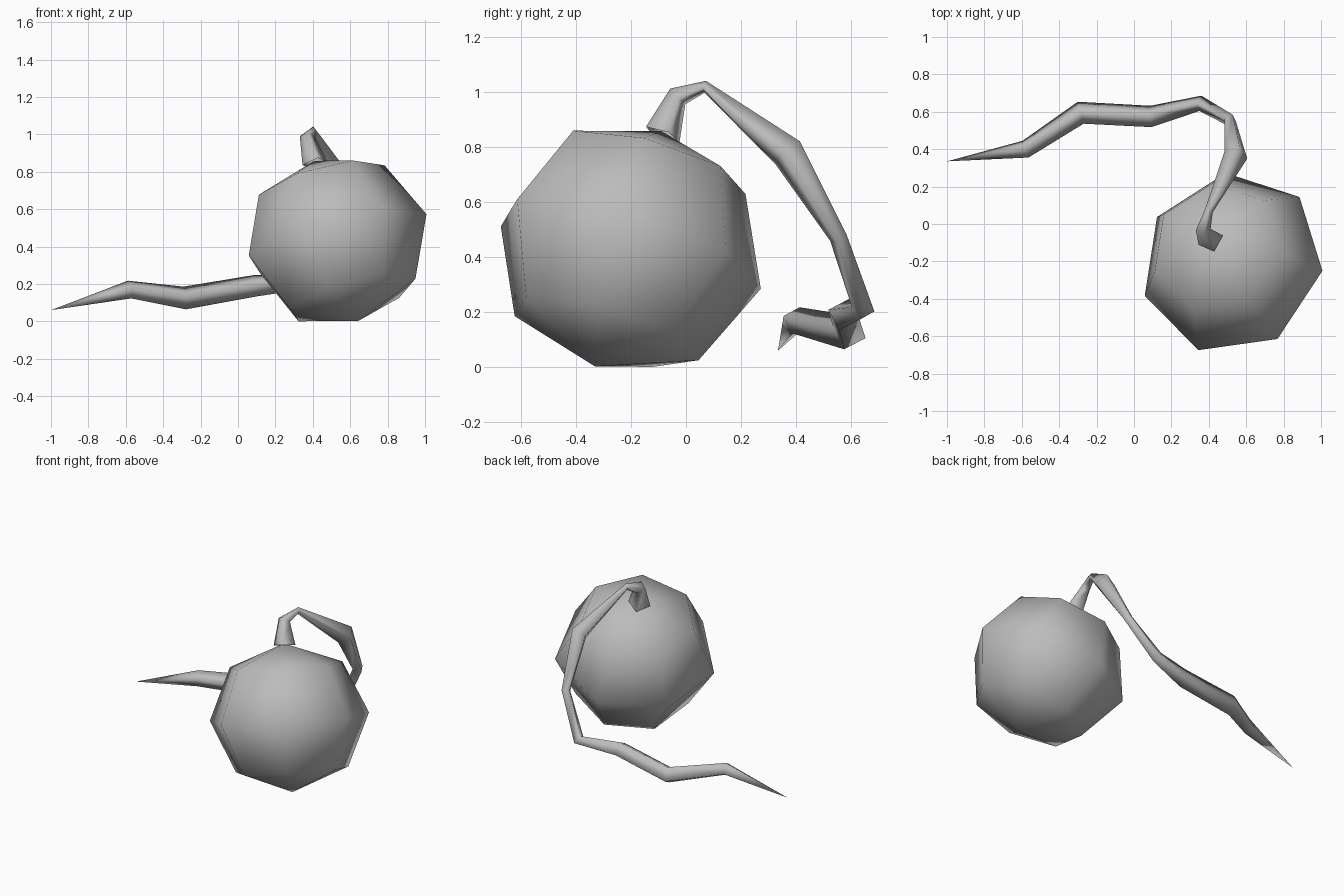
import bpy, bmesh, math
from mathutils import Vector

if "Cube" in bpy.data.objects:
    bpy.data.objects.remove(bpy.data.objects["Cube"])

grey = bpy.data.materials.new("plain_grey")
grey.use_nodes = True
grey.diffuse_color = (0.5, 0.5, 0.5, 1)
grey.node_tree.nodes["Principled BSDF"].inputs["Base Color"].default_value = (0.5, 0.5, 0.5, 1)


def sweep(name, centres, radii, sides, start):
    """Loft regular rings along a path; zero radii close into points."""
    pts = [Vector(c) for c in centres]
    side = Vector(start)
    bm = bmesh.new()
    rings = []
    for i, (p, r) in enumerate(zip(pts, radii)):
        before = (p - pts[max(i - 1, 0)]).normalized()
        after = (pts[min(i + 1, len(pts) - 1)] - p).normalized()
        axis = (before + after).normalized()
        side = (side - axis * side.dot(axis)).normalized()
        across = axis.cross(side)
        angles = [math.tau * k / sides for k in range(sides)]
        rings.append([bm.verts.new(p + r * (side * math.cos(t) + across * math.sin(t)))
                      for t in angles])
    for a, b in zip(rings, rings[1:]):
        for k in range(sides):
            n = (k + 1) % sides
            bm.faces.new((a[k], a[n], b[n], b[k]))
    bmesh.ops.remove_doubles(bm, verts=bm.verts, dist=0.0005)
    bmesh.ops.recalc_face_normals(bm, faces=bm.faces)
    mesh = bpy.data.meshes.new(name)
    bm.to_mesh(mesh)
    bm.free()
    mesh.materials.append(grey)
    mesh.shade_smooth()
    obj = bpy.data.objects.new(name, mesh)
    bpy.context.collection.objects.link(obj)
    return obj


# Ball: seven-sided sphere, slightly squashed, leaning towards its stem
centre = Vector((0.525, -0.21, 0.43))
lean = Vector((-0.254, 0.263, 0.932)).normalized()
lats = [math.pi * (i / 4 - 0.5) for i in range(5)]
sweep("ball", [centre + lean * 0.46 * math.sin(t) for t in lats],
      [0.505 * math.cos(t) for t in lats], 7, (0.475, -0.04, 0.14))

# Vine: four-sided tapering stem that arches over and trails along the ground
vine = [
    (0.41, -0.085, 0.845, 0.07),
    (0.37, -0.03, 0.985, 0.04),
    (0.40, 0.07, 1.02, 0.022),
    (0.545, 0.37, 0.78, 0.064),
    (0.515, 0.555, 0.47, 0.034),
    (0.355, 0.645, 0.21, 0.042),
    (0.09, 0.575, 0.19, 0.06),
    (-0.285, 0.595, 0.125, 0.064),
    (-0.58, 0.40, 0.17, 0.05),
    (-1.0, 0.335, 0.06, 0.0),
]
sweep("vine", [v[:3] for v in vine], [v[3] for v in vine], 4, (1, 0.3, 0))
